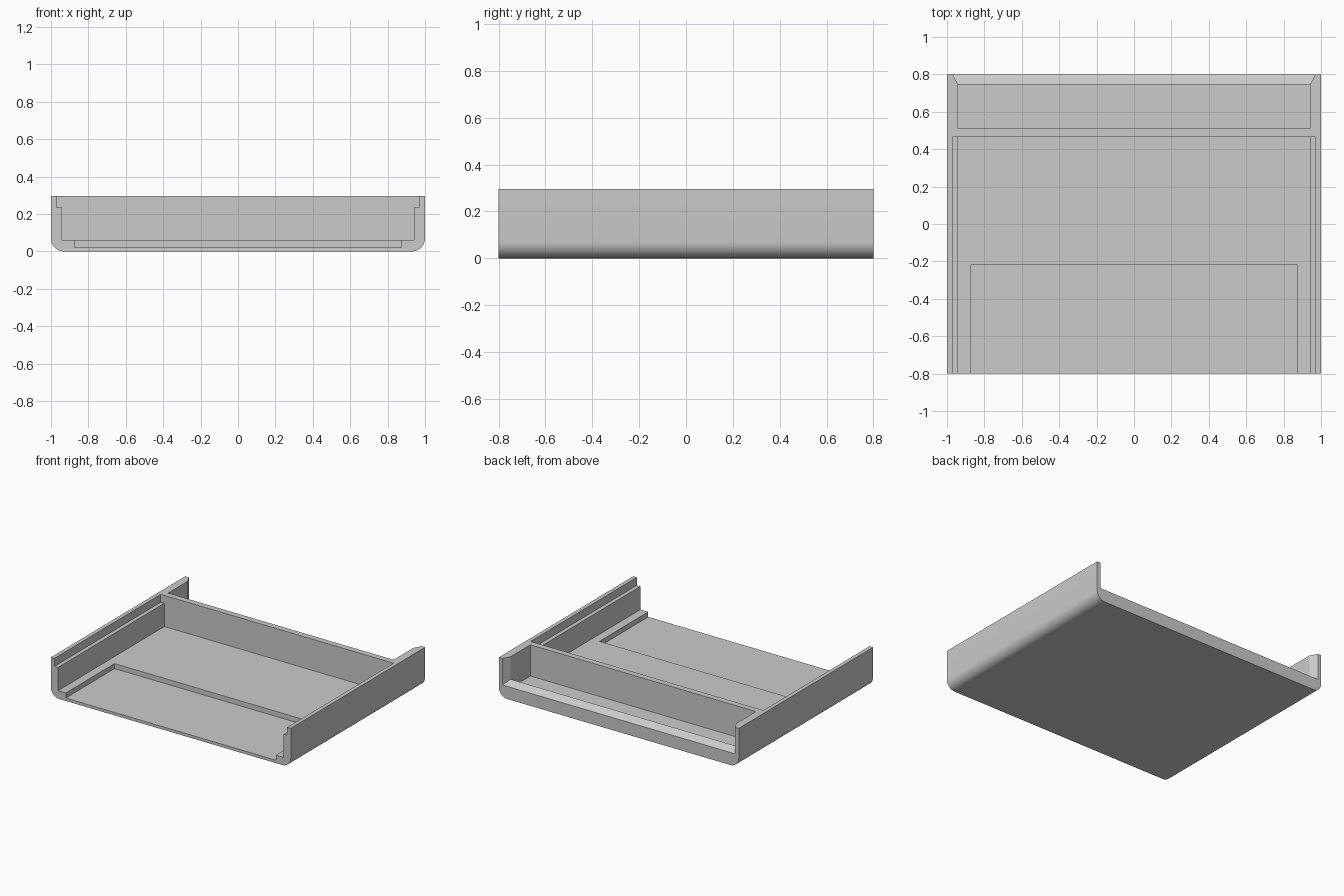
import bpy
import bmesh
import math

if "Cube" in bpy.data.objects:
    bpy.data.objects.remove(bpy.data.objects["Cube"], do_unlink=True)

HEIGHT = 0.295
DEPTH = 0.8       # half length along y
RADIUS = 0.07     # rounded lower edges
ABOVE = 0.4       # cutters reach past the rim
OUTSIDE = 0.9     # cutters reach past the open front

grey = bpy.data.materials.new("plain grey")
grey.use_nodes = True
colour = (0.6, 0.6, 0.6, 1)
grey.diffuse_color = colour
grey.node_tree.nodes["Principled BSDF"].inputs["Base Color"].default_value = colour


def loft(name, sections):
    """Skin a closed solid through (y, outline of x-z points) sections."""
    bm = bmesh.new()
    rings = [[bm.verts.new((x, y, z)) for x, z in outline] for y, outline in sections]
    for a, b in zip(rings, rings[1:]):
        for i in range(len(a)):
            j = (i + 1) % len(a)
            bm.faces.new((a[i], a[j], b[j], b[i]))
    bm.faces.new(rings[0])
    bm.faces.new(rings[-1])
    bmesh.ops.recalc_face_normals(bm, faces=bm.faces)
    mesh = bpy.data.meshes.new(name)
    bm.to_mesh(mesh)
    bm.free()
    mesh.materials.append(grey)
    obj = bpy.data.objects.new(name, mesh)
    bpy.context.collection.objects.link(obj)
    return obj


def cut(body, name, sections):
    """Subtract a solid given by (y, half width, bottom z) sections."""
    cutter = loft(name, [(y, [(-w, z), (w, z), (w, ABOVE), (-w, ABOVE)])
                         for y, w, z in sections])
    cutter.hide_render = True
    mod = body.modifiers.new(name, "BOOLEAN")
    mod.operation = "DIFFERENCE"
    mod.solver = "EXACT"
    mod.object = cutter
    bpy.context.view_layer.objects.active = body
    bpy.ops.object.modifier_apply(modifier=name)
    bpy.data.objects.remove(cutter, do_unlink=True)


# Solid tray block with rounded lower side edges
steps = 8
arc = []
for i in range(steps + 1):
    a = math.pi / 2 * i / steps
    arc.append((1 - RADIUS + RADIUS * math.sin(a), RADIUS - RADIUS * math.cos(a)))
half = arc + [(1, HEIGHT)]
outline = half + [(-x, z) for x, z in reversed(half)]
tray = loft("tray", [(-DEPTH, outline), (DEPTH, outline)])

# Main bay, open at the front, with a ledge along each side wall
cut(tray, "main_bay", [(-OUTSIDE, 0.94, 0.06), (0.465, 0.94, 0.06)])
cut(tray, "side_ledges", [(-OUTSIDE, 0.97, 0.235), (0.465, 0.97, 0.235)])

# Shallow recess in the floor at the front
cut(tray, "floor_recess", [(-OUTSIDE, 0.875, 0.022), (-0.22, 0.875, 0.022)])

# Rear pocket behind the cross wall, and its flared mouth over a raised lip
cut(tray, "rear_pocket", [(0.51, 0.94, 0.06), (0.745, 0.94, 0.06)])
cut(tray, "flared_mouth", [(0.6, 0.8, 0.2), (0.745, 0.94, 0.125), (0.855, 1.0, 0.065)])

# Smooth rounded edges, keep the rest crisp
bpy.ops.object.select_all(action="DESELECT")
tray.select_set(True)
bpy.context.view_layer.objects.active = tray
bpy.ops.object.shade_smooth_by_angle(angle=math.radians(20))
